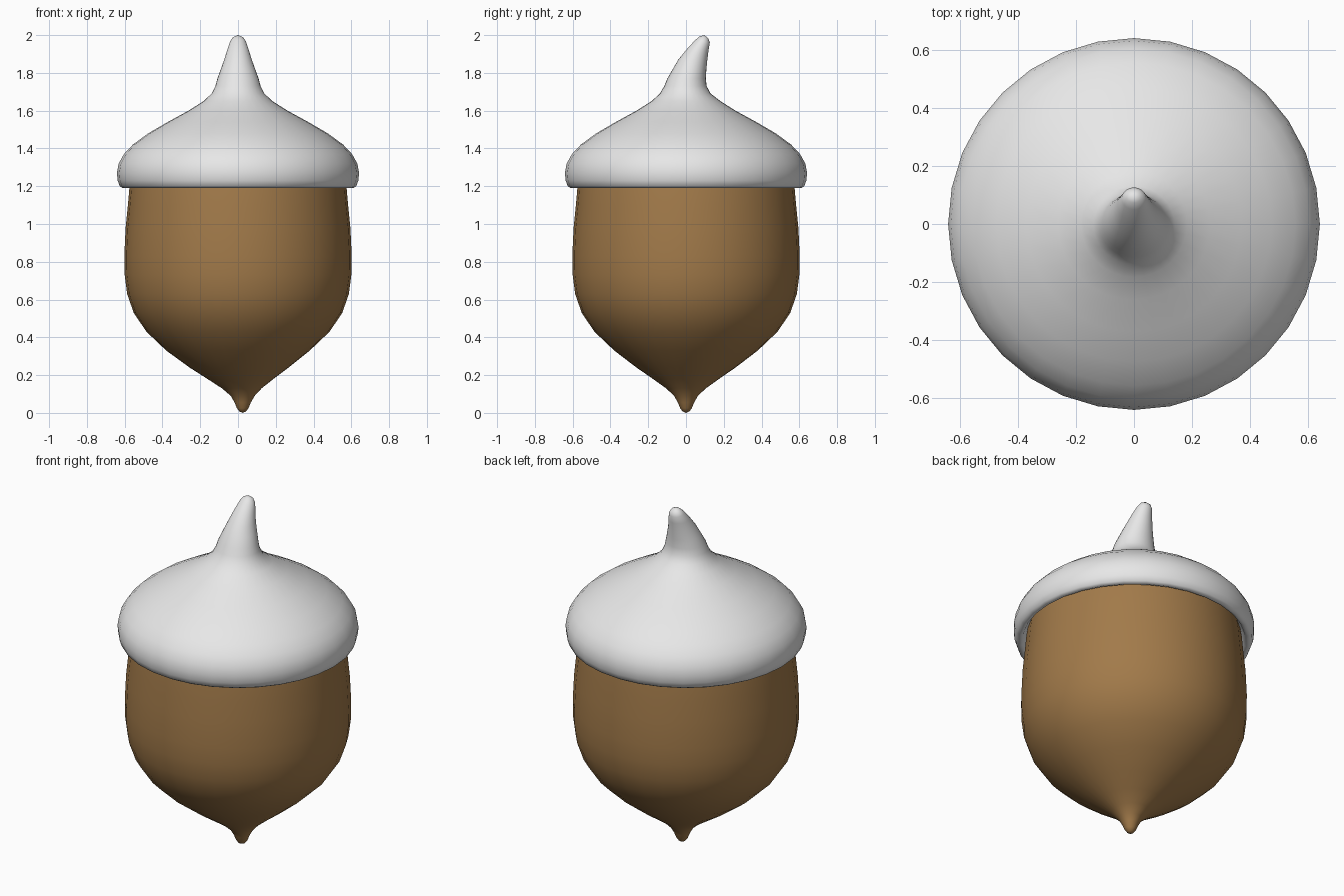
import bpy, bmesh, math

if "Cube" in bpy.data.objects:
    bpy.data.objects.remove(bpy.data.objects["Cube"])

SIDES = 32


def material(name, rgb):
    m = bpy.data.materials.new(name)
    m.diffuse_color = (*rgb, 1)
    m.use_nodes = True
    m.node_tree.nodes["Principled BSDF"].inputs["Base Color"].default_value = m.diffuse_color
    return m


def lathe(name, rings, mat, tip_first=None, tip_last=None):
    """Skin rings of (z, rx, ry, cx, cy, tilt); tilt raises the -y side down / +y side up."""
    bm = bmesh.new()
    loops = []
    for z, rx, ry, cx, cy, tilt in rings:
        loop = []
        for i in range(SIDES):
            a = 2 * math.pi * i / SIDES
            s = math.sin(a)
            loop.append(bm.verts.new((cx + rx * math.cos(a), cy + ry * s, z + tilt * s)))
        loops.append(loop)
    for a, b in zip(loops, loops[1:]):
        for i in range(SIDES):
            j = (i + 1) % SIDES
            bm.faces.new((a[i], a[j], b[j], b[i]))
    for tip, loop in ((tip_first, loops[0]), (tip_last, loops[-1])):
        if tip:
            v = bm.verts.new(tip)
            for i in range(SIDES):
                bm.faces.new((v, loop[i], loop[(i + 1) % SIDES]))
    bmesh.ops.recalc_face_normals(bm, faces=bm.faces)
    for f in bm.faces:
        f.smooth = True
    me = bpy.data.meshes.new(name)
    bm.to_mesh(me)
    bm.free()
    me.materials.append(mat)
    ob = bpy.data.objects.new(name, me)
    bpy.context.collection.objects.link(ob)
    return ob


brown = material("nut brown", (0.36, 0.195, 0.068))
pale = material("cap pale grey", (0.8, 0.8, 0.8))

# Nut: pointed below, the tip leaning slightly to +x; top edge hides in the cap
nut = [(0.008, 0.018, 0.025), (0.025, 0.031, 0.025), (0.055, 0.043, 0.025),
       (0.09, 0.063, 0.025), (0.13, 0.105, 0.02), (0.18, 0.175, 0.013),
       (0.24, 0.262, 0.006), (0.33, 0.38, 0), (0.43, 0.485, 0),
       (0.53, 0.552, 0), (0.63, 0.587, 0), (0.73, 0.6, 0), (0.83, 0.602, 0),
       (0.98, 0.595, 0), (1.1, 0.583, 0), (1.19, 0.575, 0), (1.27, 0.562, 0)]
lathe("nut", [(z, r, r, cx, 0, 0) for z, r, cx in nut], brown,
      tip_first=(0.025, 0, 0))

# Cap: rolled rim, domed shoulder, then a stem bending toward +y
cap = [(1.25, 0.56), (1.215, 0.58), (1.195, 0.593), (1.19, 0.61), (1.2, 0.626),
       (1.23, 0.637), (1.27, 0.641), (1.32, 0.632), (1.37, 0.604),
       (1.42, 0.557), (1.48, 0.475), (1.54, 0.372), (1.6, 0.262), (1.65, 0.183)]
stem = [(1.69, 0.14, 0.135, 0, -0.004, 0), (1.73, 0.12, 0.112, 0, -0.003, 0),
        (1.77, 0.109, 0.102, 0, 0.003, 0), (1.82, 0.091, 0.089, 0, 0.019, 0),
        (1.87, 0.073, 0.077, 0, 0.036, 0), (1.925, 0.056, 0.055, 0, 0.064, -0.006),
        (1.967, 0.042, 0.038, 0, 0.088, -0.008), (1.988, 0.027, 0.023, 0, 0.096, -0.006)]
lathe("cap_with_stem", [(z, r, r, 0, 0, 0) for z, r in cap] + stem, pale,
      tip_last=(0, 0.097, 2.0))
